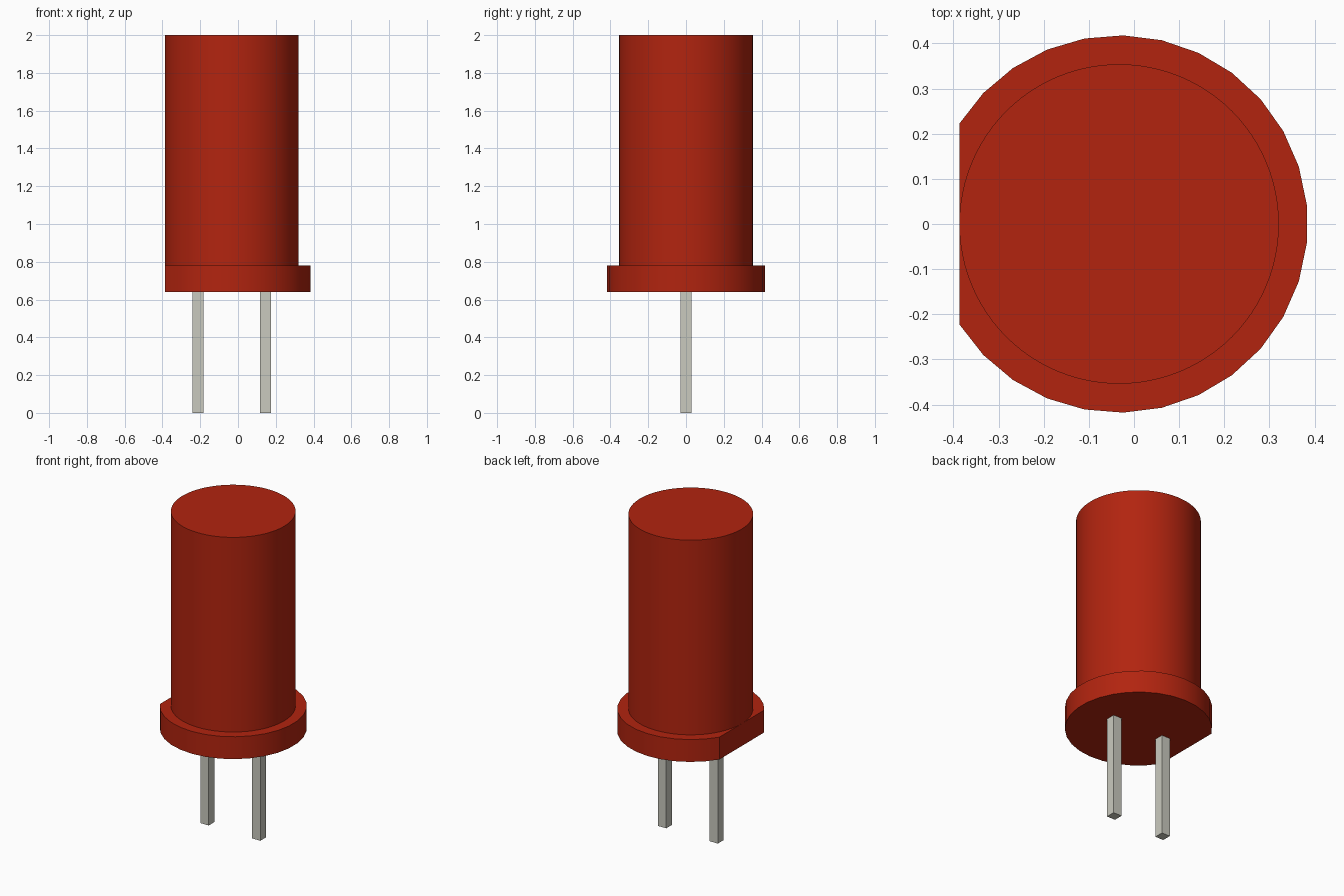
import bpy
import bmesh
import math

if "Cube" in bpy.data.objects:
    bpy.data.objects.remove(bpy.data.objects["Cube"])

AXIS_X = -0.033          # lens axis, offset because of the flat on the rim
BODY_R, RIM_R = 0.354, 0.418
RIM_BOTTOM, RIM_TOP, TOP = 0.64, 0.78, 2.0


def make_material(name, rgb):
    mat = bpy.data.materials.new(name)
    mat.use_nodes = True
    color = (*rgb, 1.0)
    mat.diffuse_color = color
    mat.node_tree.nodes["Principled BSDF"].inputs["Base Color"].default_value = color
    return mat


def make_prism(name, outline, z0, z1, mat, smooth=True):
    """Extrude a closed 2D outline from z0 to z1."""
    bm = bmesh.new()
    base = bm.faces.new([bm.verts.new((x, y, z0)) for x, y in outline])
    extruded = bmesh.ops.extrude_face_region(bm, geom=[base], use_keep_orig=True)
    top = [v for v in extruded["geom"] if isinstance(v, bmesh.types.BMVert)]
    bmesh.ops.translate(bm, verts=top, vec=(0, 0, z1 - z0))
    bmesh.ops.recalc_face_normals(bm, faces=bm.faces)
    mesh = bpy.data.meshes.new(name)
    bm.to_mesh(mesh)
    bm.free()
    mesh.materials.append(mat)
    obj = bpy.data.objects.new(name, mesh)
    bpy.context.collection.objects.link(obj)
    if smooth:
        bpy.ops.object.select_all(action="DESELECT")
        obj.select_set(True)
        bpy.context.view_layer.objects.active = obj
        bpy.ops.object.shade_smooth_by_angle(angle=math.radians(25))
    return obj


def arc(radius, start, end, steps):
    """Points on an arc around the lens axis, both ends included."""
    angles = [start + (end - start) * i / steps for i in range(steps + 1)]
    return [(AXIS_X + radius * math.cos(a), radius * math.sin(a)) for a in angles]


red = make_material("red plastic", (0.445, 0.0176, 0.0048))
metal = make_material("tinned metal", (0.59, 0.59, 0.52))

# Flat-topped cylindrical lens
make_prism("lens_body", arc(BODY_R, 0, 2 * math.pi, 96)[:-1], RIM_TOP, TOP, red)

# Rim with one flat side, tangent to the lens on -x
cut = math.pi - math.acos(BODY_R / RIM_R)
make_prism("base_rim", arc(RIM_R, -cut, cut, 25), RIM_BOTTOM, RIM_TOP, red)

# Two square leads
HALF = 0.029
for name, offset in (("right_lead", -0.179), ("left_lead", 0.179)):
    square = [(AXIS_X + offset + HALF * sx, HALF * sy)
              for sx, sy in ((-1, -1), (1, -1), (1, 1), (-1, 1))]
    make_prism(name, square, 0.0, RIM_BOTTOM, metal, smooth=False)
